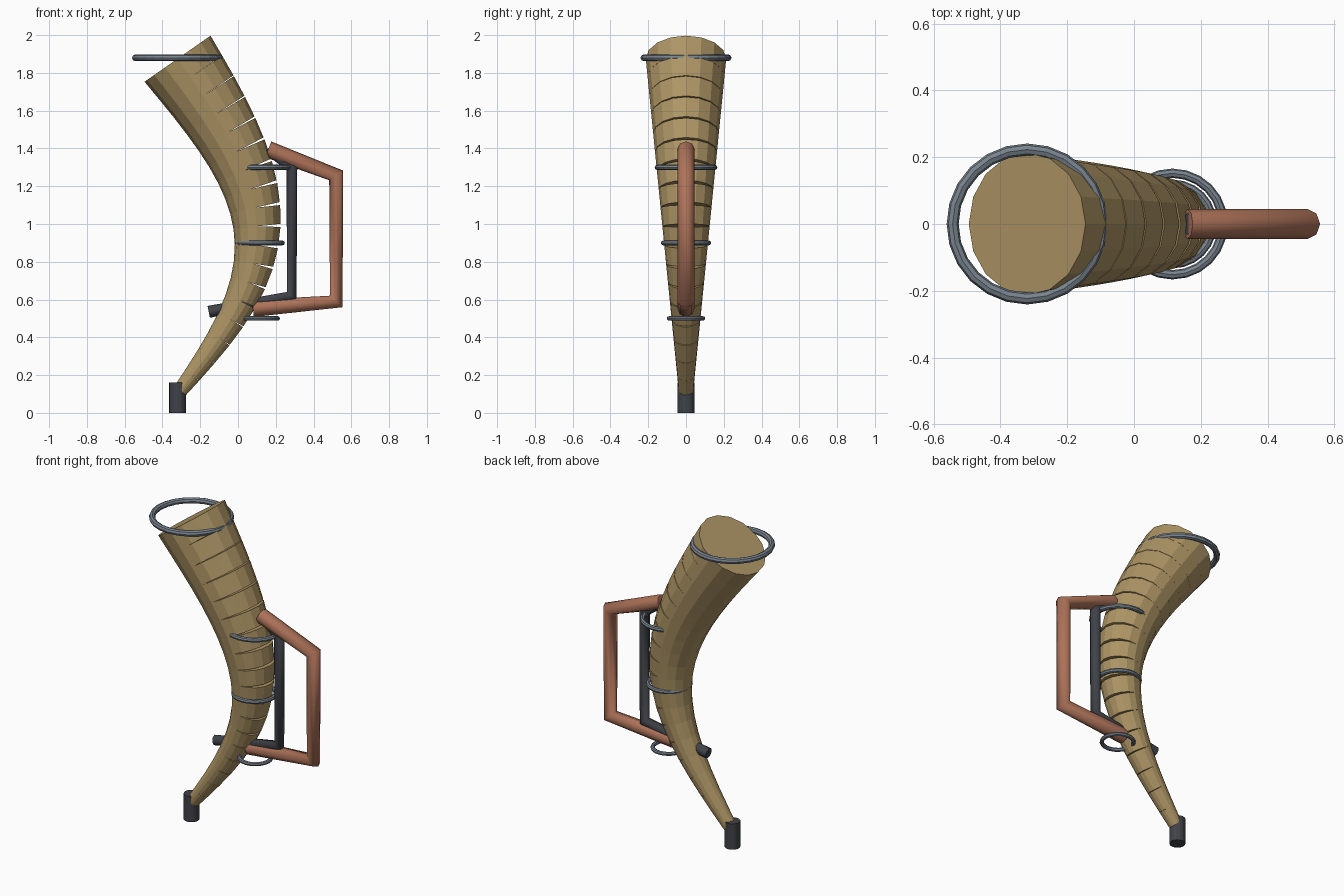
import bpy, bmesh, math
from mathutils import Vector, Matrix

if "Cube" in bpy.data.objects:
    bpy.data.objects.remove(bpy.data.objects["Cube"])


def material(name, rgb):
    m = bpy.data.materials.new(name)
    m.diffuse_color = (*rgb, 1)
    m.use_nodes = True
    m.node_tree.nodes["Principled BSDF"].inputs["Base Color"].default_value = m.diffuse_color
    return m


HORN = material("horn_tan", (0.42, 0.30, 0.13))
COPPER = material("copper", (0.42, 0.17, 0.10))
DARK = material("dark_metal", (0.05, 0.055, 0.065))
STEEL = material("steel", (0.19, 0.23, 0.27))


def tube(name, points, radius, mat):
    """Polyline pipe in the y = 0 plane with capped ends."""
    cu = bpy.data.curves.new(name, 'CURVE')
    cu.dimensions = '3D'
    cu.bevel_depth = radius
    cu.bevel_resolution = 2
    cu.use_fill_caps = True
    sp = cu.splines.new('POLY')
    sp.points.add(len(points) - 1)
    for p, (x, z) in zip(sp.points, points):
        p.co = (x, 0, z, 1)
    cu.materials.append(mat)
    ob = bpy.data.objects.new(name, cu)
    bpy.context.collection.objects.link(ob)
    bpy.ops.object.select_all(action='DESELECT')
    ob.select_set(True)
    bpy.context.view_layer.objects.active = ob
    bpy.ops.object.convert(target='MESH')
    return ob


# Horn body: straight tapered segments along a bowed path, opening on the outer side
N = 18


def path(t):
    x = -0.32 + 0.42 * math.sin(math.pi * t) + 0.012 * math.sin(2 * math.pi * t)
    return Vector((x, 0, 0.1 + 1.775 * t))


def radius(t):
    return 0.037 + 0.176 * t


bm = bmesh.new()
for i in range(N):
    t0, t1 = i / N, (i + 1) / N
    a, b = path(t0), path(t1)
    d = b - a
    tilt = Matrix.Rotation(math.atan2(d.x, d.z), 4, 'Y')
    bmesh.ops.create_cone(bm, cap_ends=True, segments=16,
                          radius1=radius(t0), radius2=radius(t1), depth=d.length,
                          matrix=Matrix.Translation((a + b) / 2) @ tilt)
me = bpy.data.meshes.new("horn_body")
bm.to_mesh(me)
bm.free()
me.materials.append(HORN)
bpy.context.collection.objects.link(bpy.data.objects.new("horn_body", me))

# Mouthpiece
bpy.ops.mesh.primitive_cylinder_add(vertices=16, radius=0.045, depth=0.16,
                                    location=(-0.32, 0, 0.08))
mouth = bpy.context.object
mouth.name = "mouthpiece"
mouth.data.materials.append(DARK)

# Horizontal metal bands: name, x, z, major radius, minor radius
for name, x, z, big, small in (("rim_band", -0.32, 1.88, 0.223, 0.018),
                               ("upper_band", 0.115, 1.30, 0.152, 0.014),
                               ("middle_band", 0.115, 0.90, 0.12, 0.013),
                               ("lower_band", 0.12, 0.50, 0.09, 0.012)):
    bpy.ops.mesh.primitive_torus_add(location=(x, 0, z), major_radius=big,
                                     minor_radius=small, major_segments=24,
                                     minor_segments=8)
    ob = bpy.context.object
    ob.name = name
    ob.data.materials.append(STEEL)

# Outer handle and inner dark rod
tube("handle", [(0.16, 1.395), (0.52, 1.257), (0.52, 0.59), (0.08, 0.553)], 0.045, COPPER)
tube("inner_rod", [(0.16, 1.40), (0.285, 1.30), (0.285, 0.62), (-0.155, 0.535)], 0.032, DARK)
